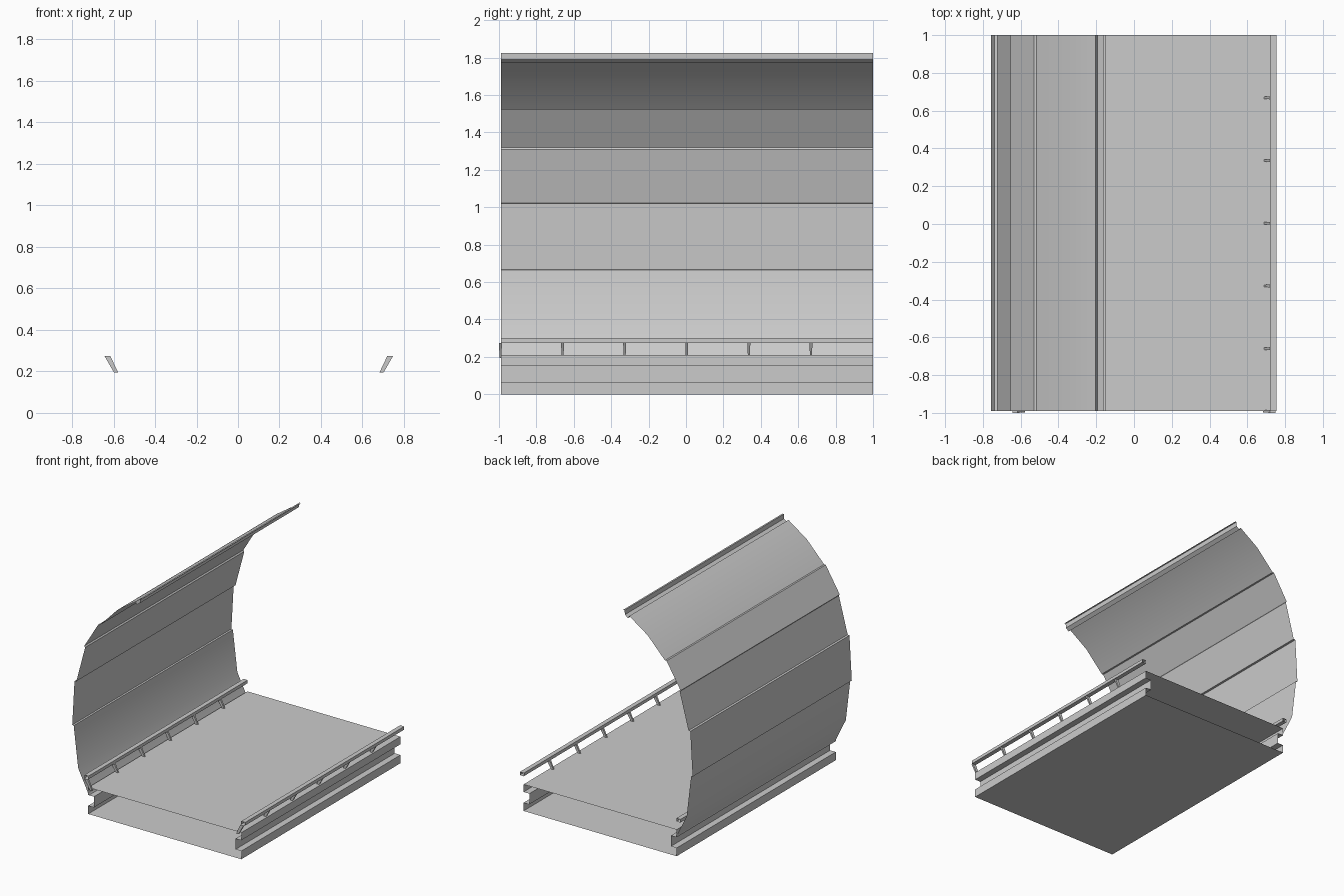
import bpy, bmesh, math

if "Cube" in bpy.data.objects:
    bpy.data.objects.remove(bpy.data.objects["Cube"])

Y0, Y1 = -0.99, 1.0      # ends of every extruded panel
CX = 0.052               # centre line of the floor base


def finish(name, bm, smooth=None):
    bmesh.ops.recalc_face_normals(bm, faces=bm.faces[:])
    mesh = bpy.data.meshes.new(name)
    bm.to_mesh(mesh)
    bm.free()
    ob = bpy.data.objects.new(name, mesh)
    bpy.context.collection.objects.link(ob)
    if smooth:
        bpy.ops.object.select_all(action='DESELECT')
        bpy.context.view_layer.objects.active = ob
        ob.select_set(True)
        bpy.ops.object.shade_smooth_by_angle(angle=math.radians(smooth))
    return ob


def extrude_profile(name, profile, closed=False, smooth=None):
    """Thin open-ended sheet: an x,z profile swept along y."""
    bm = bmesh.new()
    rows = [[bm.verts.new((x, y, z)) for x, z in profile] for y in (Y0, Y1)]
    n = len(profile)
    for i in range(n if closed else n - 1):
        j = (i + 1) % n
        bm.faces.new((rows[0][i], rows[0][j], rows[1][j], rows[1][i]))
    return finish(name, bm, smooth)


# floor base: hollow deck with a groove along each side
half = [(0.67, 0.0), (0.67, 0.065), (0.62, 0.065),
        (0.62, 0.15), (0.67, 0.15), (0.67, 0.21)]
deck = [(CX + x, z) for x, z in half] + [(CX - x, z) for x, z in reversed(half)]
extrude_profile("floor_base", deck, closed=True)

# curved side wall in overlapping panels, ending in a ceiling channel
wall = [(-0.612, 0.15), (-0.706, 0.34), (-0.745, 0.665),
        (-0.758, 0.667), (-0.738, 1.02), (-0.722, 1.022),
        (-0.645, 1.31), (-0.653, 1.32), (-0.53, 1.522), (-0.516, 1.522),
        (-0.365, 1.68), (-0.204, 1.79),
        (-0.192, 1.77), (-0.165, 1.79), (-0.163, 1.825), (-0.15, 1.825)]
extrude_profile("curved_wall", wall, smooth=22)

# low rails and their slanted struts, mirrored about the base centre line
for side, s in (("left", -1), ("right", 1)):
    rail = [(0.668, 0.275), (0.703, 0.275), (0.703, 0.30), (0.668, 0.30)]
    extrude_profile(side + "_rail", [(CX + s * x, z) for x, z in rail], closed=True)

    bm = bmesh.new()
    for k in range(6):
        y = -0.992 + k * 0.332
        ring = []
        for x0, x1, z, h in ((0.63, 0.65, 0.195, 0.005), (0.668, 0.696, 0.275, 0.008)):
            ring.append([bm.verts.new((CX + s * x, y + dy, z))
                         for x, dy in ((x0, -h), (x1, -h), (x1, h), (x0, h))])
        bm.faces.new(ring[0])
        bm.faces.new(ring[1])
        for i in range(4):
            j = (i + 1) % 4
            bm.faces.new((ring[0][i], ring[0][j], ring[1][j], ring[1][i]))
    finish(side + "_rail_struts", bm)
